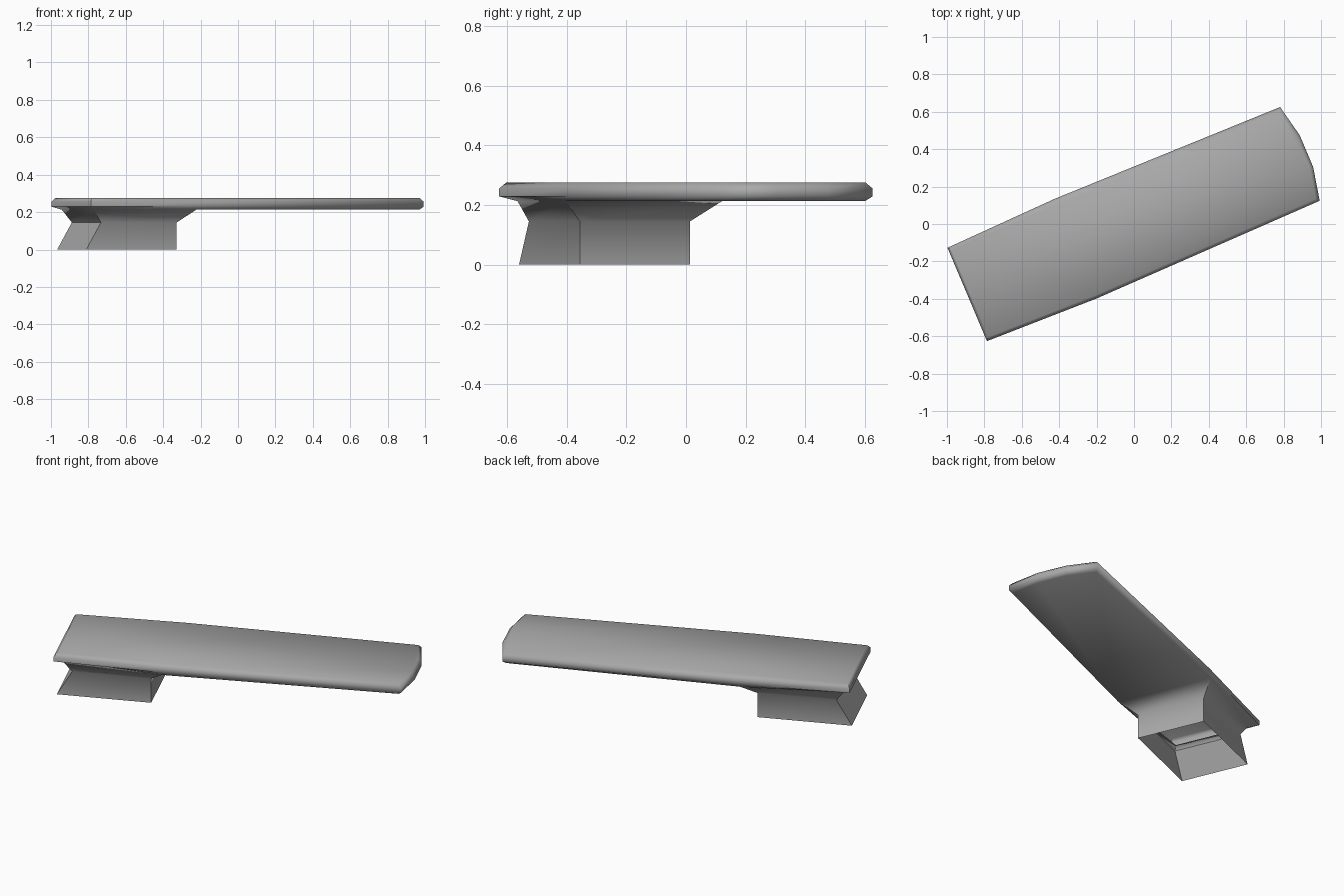
import bpy, bmesh, math

if "Cube" in bpy.data.objects:
    bpy.data.objects.remove(bpy.data.objects["Cube"])

ANGLE = math.radians(22.9)   # whole part is turned in plan

# Half outlines (along length, half width), rear to front tip
EDGE = [(-0.968, 0.271), (-0.339, 0.289), (0.963, 0.272), (1.001, 0.092)]
TOP = [(-0.953, 0.252), (-0.339, 0.270), (0.947, 0.254), (0.984, 0.087)]
UNDER = [(-0.93, 0.22), (-0.362, 0.284), (0.945, 0.252), (0.982, 0.087)]

bm = bmesh.new()


def ring(half, z):
    """Mirror a half outline about the long axis, turn it and add its vertices."""
    pts = [(u, -w) for u, w in half] + [(u, w) for u, w in reversed(half)]
    c, s = math.cos(ANGLE), math.sin(ANGLE)
    return [bm.verts.new((u * c - v * s, u * s + v * c, z)) for u, v in pts]


def bridge(lower, upper):
    n = len(lower)
    for i in range(n):
        j = (i + 1) % n
        bm.faces.new((lower[i], lower[j], upper[j], upper[i]))


# Deck: rounded edge rings and flat top
top = ring(TOP, 0.275)
high = ring(EDGE, 0.256)
low = ring(EDGE, 0.229)
under = ring(UNDER, 0.213)
bm.faces.new(top)
bridge(high, top)
bridge(low, high)
bridge(under, low)

# Flat underside in front of the pedestal
bm.faces.new(list(reversed(under[1:7])))

# Hollow pedestal: flare under the deck, neck and open foot
flare = [under[0], under[1], under[6], under[7]]
neck = ring([(-0.88, 0.2), (-0.44, 0.2)], 0.145)
foot = ring([(-0.965, 0.2), (-0.44, 0.2)], 0.0)
bridge(neck, flare)
bridge(foot, neck)

mesh = bpy.data.meshes.new("deck_with_pedestal")
bm.to_mesh(mesh)
bm.free()
part = bpy.data.objects.new("deck_with_pedestal", mesh)
bpy.context.collection.objects.link(part)

grey = bpy.data.materials.new("mid_grey")
grey.diffuse_color = (0.4, 0.4, 0.4, 1)
grey.use_nodes = True
grey.node_tree.nodes["Principled BSDF"].inputs["Base Color"].default_value = grey.diffuse_color
mesh.materials.append(grey)

bpy.context.view_layer.objects.active = part
part.select_set(True)
bpy.ops.object.shade_smooth_by_angle(angle=math.radians(55))
